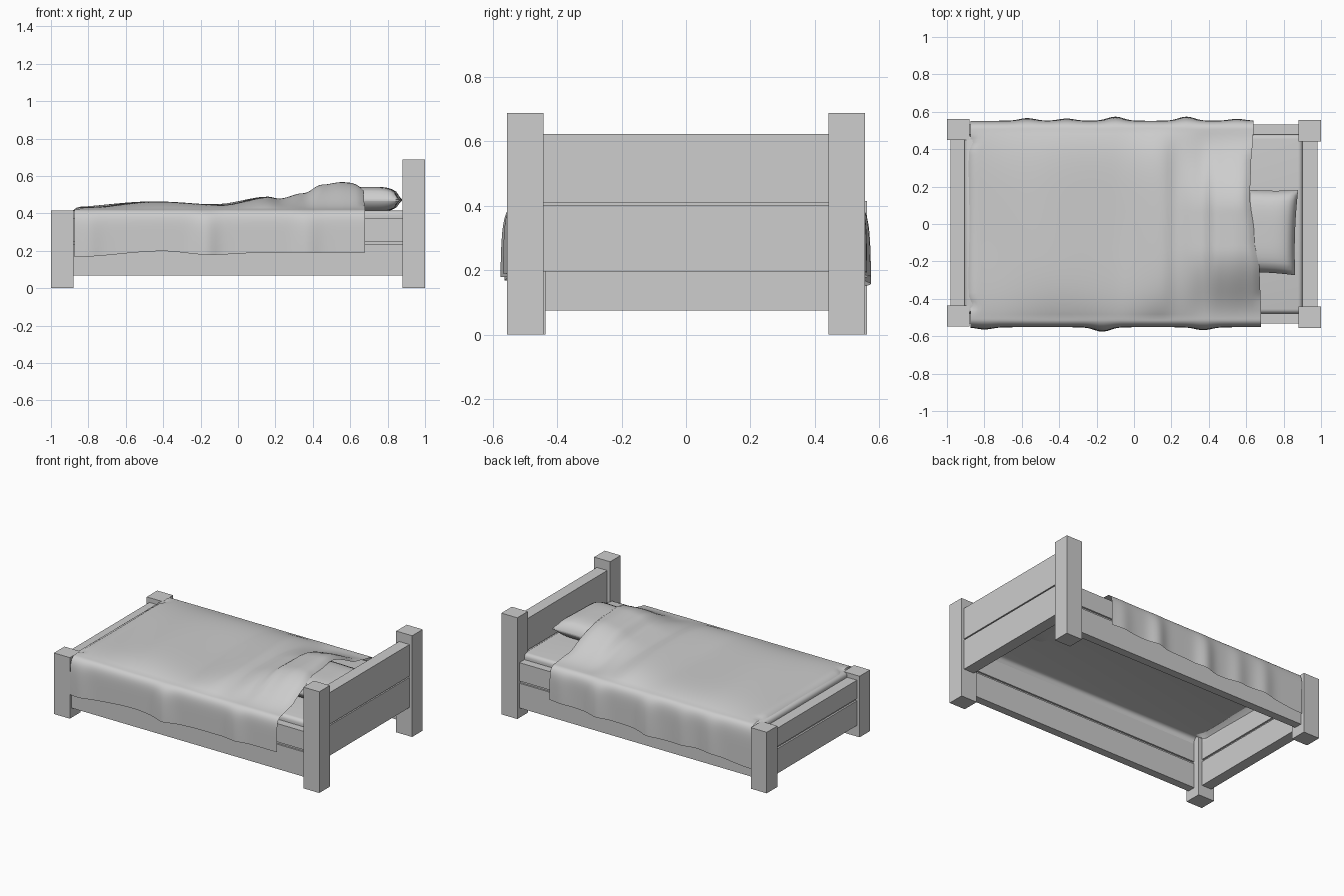
import bpy, bmesh, math
from mathutils import Matrix

cube = bpy.data.objects.get("Cube")
if cube:
    bpy.data.objects.remove(cube)

grey = bpy.data.materials.new("plain grey")
grey.use_nodes = True
grey.diffuse_color = (0.61, 0.61, 0.61, 1)
grey.node_tree.nodes["Principled BSDF"].inputs["Base Color"].default_value = (0.61, 0.61, 0.61, 1)


def finish(name, bm, smooth=None):
    mesh = bpy.data.meshes.new(name)
    bm.to_mesh(mesh)
    bm.free()
    mesh.materials.append(grey)
    obj = bpy.data.objects.new(name, mesh)
    bpy.context.collection.objects.link(obj)
    if smooth:
        bpy.ops.object.select_all(action='DESELECT')
        bpy.context.view_layer.objects.active = obj
        obj.select_set(True)
        bpy.ops.object.shade_smooth_by_angle(angle=math.radians(smooth))
    return obj


def box_mesh(x, y, z):
    """Box mesh from (min, max) spans on each axis."""
    bm = bmesh.new()
    spans = (x, y, z)
    size = Matrix.Diagonal([b - a for a, b in spans] + [1])
    centre = Matrix.Translation([(a + b) / 2 for a, b in spans])
    bmesh.ops.create_cube(bm, size=1, matrix=centre @ size)
    return bm


def box(name, x, y, z):
    return finish(name, box_mesh(x, y, z))


def step(t):
    t = min(max(t, 0), 1)
    return t * t * (3 - 2 * t)


def curve(points, x):
    """Smoothly interpolated value from a short list of (position, value)."""
    if x <= points[0][0]:
        return points[0][1]
    for (a, p), (b, q) in zip(points, points[1:]):
        if x <= b:
            return p + (q - p) * step((x - a) / (b - a))
    return points[-1][1]


# Posts
for side, s in (("front", -1), ("back", 1)):
    y = sorted((s * 0.442, s * 0.555))
    box(side + "_head_post", (0.88, 1), y, (0, 0.688))
    box(side + "_foot_post", (-1, -0.88), [v + 0.006 for v in y], (0, 0.415))

# Side rails, footboard and headboard: two planks each with a tongue in the groove
for level, z, inset in (("lower", (0.067, 0.235), 0), ("groove", (0.235, 0.25), 0.012),
                        ("upper", (0.25, 0.375), 0)):
    for side, s in (("front", -1), ("back", 1)):
        box(f"{side}_{level}_rail", (-0.89, 0.89),
            sorted((s * (0.478 + inset), s * (0.533 - inset))), z)
    box(f"footboard_{level}_plank", (-0.98 + inset, -0.907 - inset), (-0.45, 0.45),
        [v + 0.008 for v in z])
for level, z, inset in (("lower", (0.195, 0.4), 0), ("groove", (0.4, 0.408), 0.012),
                        ("upper", (0.408, 0.623), 0)):
    box(f"headboard_{level}_plank", (0.902 + inset, 0.98 - inset), (-0.45, 0.45), z)

# Mattress: soft-edged shell, open underneath
bm = box_mesh((-0.907, 0.902), (-0.479, 0.479), (0.35, 0.415))
bmesh.ops.bevel(bm, geom=bm.edges[:], offset=0.025, segments=4, profile=0.5, affect='EDGES')
under = [f for f in bm.faces if f.calc_center_median().z < 0.375]
bmesh.ops.delete(bm, geom=under, context='FACES')
finish("mattress", bm, 60)

# Pillow: two bulging sheets meeting at a pinched seam
bm = bmesh.new()
bmesh.ops.create_cube(bm, size=2)
bmesh.ops.subdivide_edges(bm, edges=bm.edges[:], cuts=15, use_grid_fill=True)
for v in bm.verts:
    a, b, c = v.co
    puff = math.sqrt(max(0, (1 - a ** 4) * (1 - b ** 4)))
    v.co = (0.69 + 0.18 * a * (1 - 0.05 * (1 - b * b)),
            -0.04 + 0.228 * b * (1 - 0.04 * (1 - a * a)),
            0.47 + c * (0.004 + (0.068 if c > 0 else 0.058) * puff))
bmesh.ops.rotate(bm, verts=bm.verts, cent=(0.69, -0.04, 0.47),
                 matrix=Matrix.Rotation(math.radians(-2), 3, 'Z'))
bmesh.ops.remove_doubles(bm, verts=bm.verts, dist=0.0005)
finish("pillow", bm, 60)

# Blanket shape: crown height, head edge, hems and hanging folds
crown = [(-0.88, 0.435), (-0.45, 0.46), (-0.1, 0.45), (0.16, 0.485),
         (0.22, 0.475), (0.35, 0.505), (0.45, 0.555), (0.55, 0.57), (0.66, 0.563)]
head_edge = [(-0.5, 0.68), (-0.25, 0.672), (-0.08, 0.645), (0.15, 0.62), (0.3, 0.625), (0.5, 0.638)]
hems = {-1: [(-0.87, 0.167), (-0.4, 0.198), (-0.15, 0.178), (0.1, 0.188), (0.68, 0.19)],
        1: [(-0.87, 0.13), (-0.5, 0.16), (-0.2, 0.15), (0.1, 0.175), (0.64, 0.195)]}
folds = {-1: [(-0.8, 0.012), (-0.17, 0.024), (0.37, 0.016)],
         1: [(-0.57, 0.014), (-0.36, 0.012), (-0.1, 0.022), (0.28, 0.022), (0.55, 0.01)]}
SHOULDER_Y, SHOULDER_Z = 0.505, 0.42


def top_height(x, y):
    body = 1 - abs(y / SHOULDER_Y) ** 5
    over_pillow = (1 - step((abs(y + 0.03) - 0.1) / 0.46)) * body
    near = step((x - 0.1) / 0.3)
    spread = body * (1 - near) + over_pillow * near
    crease = 0.004 * math.sin(9 * x + 5 * y) * body
    return SHOULDER_Z + (curve(crown, x) - SHOULDER_Z) * spread + crease


# Cross-section: front side, top, back side, with rings closer near the shoulders
SIDE, TOP, LONG = 14, 44, 72
rise = [1 - (1 - i / SIDE) ** 2 for i in range(SIDE)]
profile = [(-1, t) for t in rise]
profile += [(0, -1 + 2 * i / TOP) for i in range(TOP + 1)]
profile += [(1, t) for t in reversed(rise)]

bm = bmesh.new()
rows = []
for i in range(LONG + 1):
    u = i / LONG
    row = []
    for side, t in profile:
        flat_y = SHOULDER_Y * (side or t)
        foot = -0.906 + 0.032 * step((abs(flat_y) - 0.39) / 0.06)
        x = foot + (curve(head_edge, flat_y) - foot) * u
        if side == 0:
            # top, tucked down at the foot and turned down at the head
            y = flat_y
            z = top_height(x, y)
            z -= 0.045 * max(0, 1 - u / 0.04) ** 2 * (1 - step((abs(y) - 0.4) / 0.08))
            z -= 0.02 * max(0, (u - 0.97) / 0.03) ** 2 * step((z - 0.43) / 0.04)
        else:
            # hanging side, rounded at the shoulder and rippled towards the hem
            hem = curve(hems[side], x)
            z = hem + (SHOULDER_Z - hem) * t
            ripple = sum(d * math.exp(-((x - c) / 0.06) ** 2) for c, d in folds[side])
            y = side * (SHOULDER_Y + 0.047 * math.sqrt(1 - t ** 8)
                        + ripple * (1 - 0.6 * t * t) * (1 - t ** 8))
        row.append(bm.verts.new((x, y, z)))
    rows.append(row)
for a, b in zip(rows, rows[1:]):
    for j in range(len(profile) - 1):
        bm.faces.new((a[j], b[j], b[j + 1], a[j + 1]))
finish("blanket", bm, 80)
